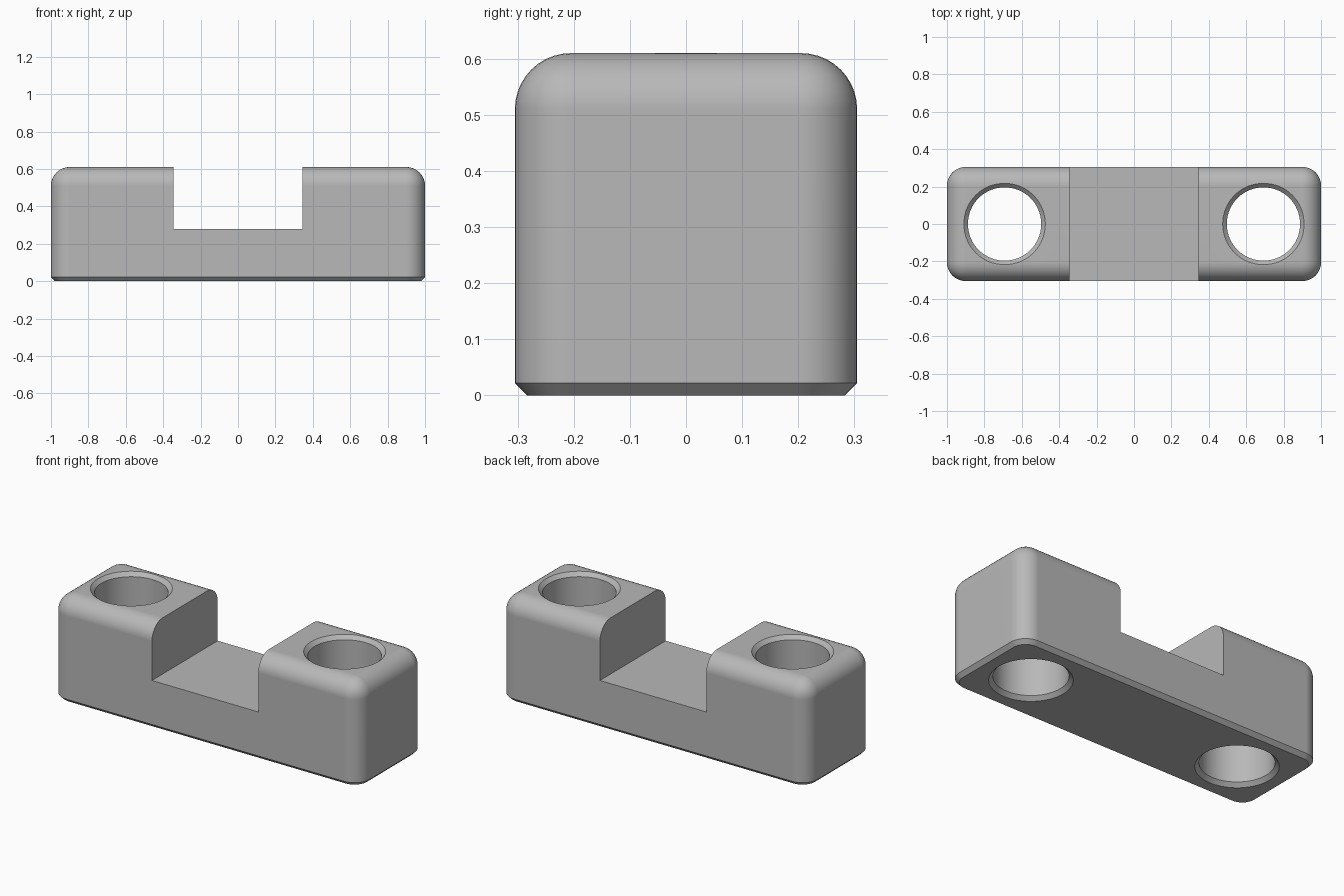
import bpy, bmesh, math

LENGTH, DEPTH, HEIGHT = 2.0, 0.61, 0.61
FILLET, CHAMFER = 0.1, 0.022
HOLE_X, HOLE_R = 0.692, 0.196
NOTCH_HALF, NOTCH_Z = 0.345, 0.28

if "Cube" in bpy.data.objects:
    bpy.data.objects.remove(bpy.data.objects["Cube"], do_unlink=True)

grey = bpy.data.materials.new("plain grey")
grey.use_nodes = True
colour = (0.48, 0.48, 0.48, 1)
grey.diffuse_color = colour
grey.node_tree.nodes["Principled BSDF"].inputs["Base Color"].default_value = colour


def make_object(name, bm):
    bmesh.ops.recalc_face_normals(bm, faces=bm.faces)
    mesh = bpy.data.meshes.new(name)
    bm.to_mesh(mesh)
    bm.free()
    mesh.materials.append(grey)
    obj = bpy.data.objects.new(name, mesh)
    bpy.context.collection.objects.link(obj)
    return obj


def box(size, centre):
    bm = bmesh.new()
    bmesh.ops.create_cube(bm, size=1)
    bmesh.ops.scale(bm, vec=size, verts=bm.verts)
    bmesh.ops.translate(bm, vec=centre, verts=bm.verts)
    return bm


def on_floor(edge):
    return all(v.co.z < 0.001 for v in edge.verts)


# Block: rounded sides and top, chamfered base
bm = box((LENGTH, DEPTH, HEIGHT), (0, 0, HEIGHT / 2))
bmesh.ops.bevel(bm, geom=[e for e in bm.edges if not on_floor(e)], offset=FILLET,
                segments=10, profile=0.5, affect='EDGES')
bmesh.ops.bevel(bm, geom=[e for e in bm.edges if on_floor(e)], offset=CHAMFER,
                segments=1, affect='EDGES', clamp_overlap=False)
block = make_object("clamp_block", bm)

# Notch across the middle
cutters = [make_object("notch_cutter", box((2 * NOTCH_HALF, 1, 1), (0, 0, NOTCH_Z + 0.5)))]


def hole_cutter(name, x):
    """Lathed through hole with a flared rim at both ends."""
    over = 0.02
    wide = HOLE_R + CHAMFER + over
    profile = [(0, -over), (wide, -over), (HOLE_R, CHAMFER),
               (HOLE_R, HEIGHT - CHAMFER), (wide, HEIGHT + over), (0, HEIGHT + over)]
    bm = bmesh.new()
    verts = [bm.verts.new((r, 0, z)) for r, z in profile]
    edges = [bm.edges.new(pair) for pair in zip(verts, verts[1:])]
    bmesh.ops.spin(bm, geom=verts + edges, axis=(0, 0, 1), cent=(0, 0, 0),
                   angle=2 * math.pi, steps=64)
    bmesh.ops.remove_doubles(bm, verts=bm.verts, dist=0.0001)
    bmesh.ops.translate(bm, vec=(x, 0, 0), verts=bm.verts)
    return make_object(name, bm)


for side, x in (("left", HOLE_X), ("right", -HOLE_X)):
    cutters.append(hole_cutter(side + "_hole_cutter", x))

# Cut, then discard the cutters
bpy.context.view_layer.objects.active = block
block.select_set(True)
for cutter in cutters:
    cutter.hide_render = True
    mod = block.modifiers.new(cutter.name, 'BOOLEAN')
    mod.operation = 'DIFFERENCE'
    mod.solver = 'EXACT'
    mod.object = cutter
    bpy.ops.object.modifier_apply(modifier=mod.name)
    bpy.data.objects.remove(cutter, do_unlink=True)

# Smooth fillets and bores with crisp edges and flat planes
bpy.ops.object.shade_smooth_by_angle(angle=math.radians(30))
weighted = block.modifiers.new("flat_planes", 'WEIGHTED_NORMAL')
weighted.keep_sharp = True
